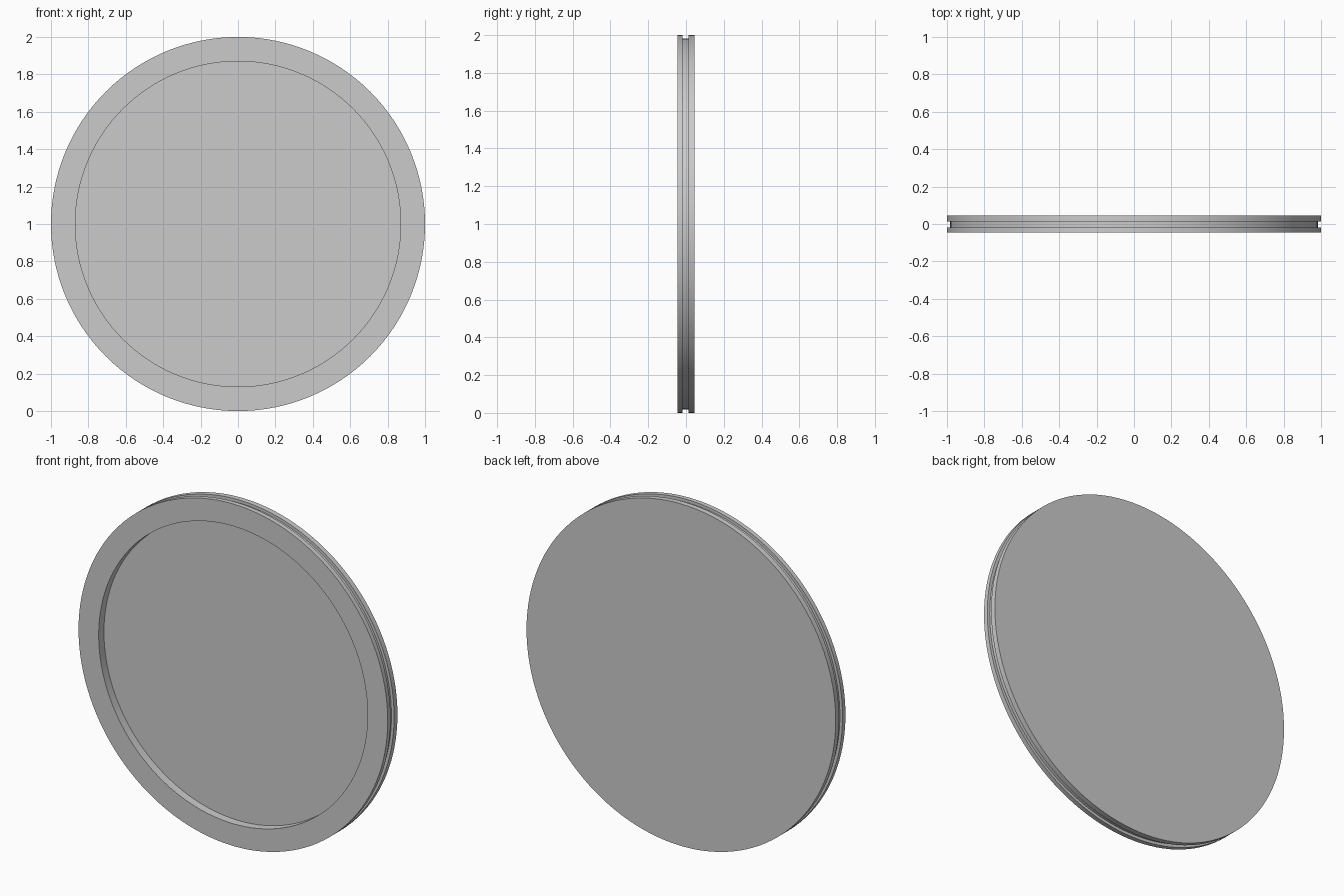
import bpy, bmesh, math

if "Cube" in bpy.data.objects:
    bpy.data.objects.remove(bpy.data.objects["Cube"])

SEGMENTS = 128

# Half cross-section (radius, y) from front recess floor, around the grooved rim, to the back
PROFILE = [
    (0.0, 0.004), (0.87, 0.004), (0.87, -0.045),     # front recess
    (1.0, -0.045), (1.0, -0.018),                    # front rim
    (0.983, -0.018), (0.983, 0.014),                 # edge groove
    (1.0, 0.014), (1.0, 0.045), (0.0, 0.045),        # back rim and flat back
]


def lathe(name, profile, centre_z):
    bm = bmesh.new()
    verts = [bm.verts.new((r, y, 0)) for r, y in profile]
    edges = [bm.edges.new(pair) for pair in zip(verts, verts[1:])]
    bmesh.ops.spin(bm, geom=verts + edges, cent=(0, 0, 0), axis=(0, 1, 0),
                   angle=math.tau, steps=SEGMENTS)
    bmesh.ops.remove_doubles(bm, verts=bm.verts, dist=1e-5)
    bmesh.ops.recalc_face_normals(bm, faces=bm.faces)
    mesh = bpy.data.meshes.new(name)
    bm.to_mesh(mesh)
    bm.free()
    obj = bpy.data.objects.new(name, mesh)
    obj.location.z = centre_z
    bpy.context.collection.objects.link(obj)
    return obj


# Upright disc with a recessed front and a groove around its edge
disc = lathe("grooved_disc", PROFILE, 1.0)
bpy.context.view_layer.objects.active = disc
disc.select_set(True)
bpy.ops.object.shade_smooth_by_angle(angle=math.radians(30))
